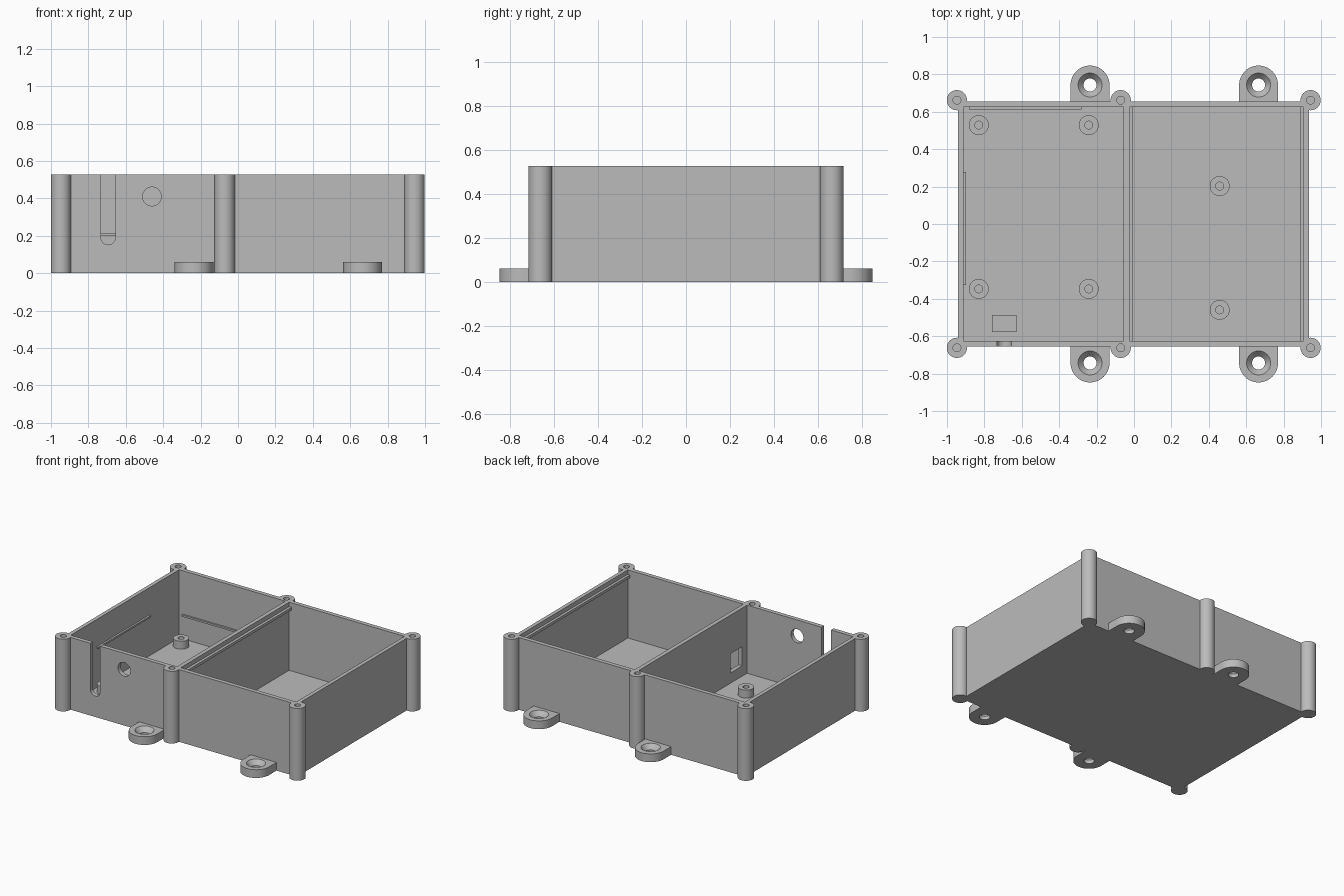
import bpy
import math

HEIGHT, FLOOR = 0.527, 0.03
OVER = 0.1  # overshoot for cutters

cube = bpy.data.objects.get("Cube")
if cube:
    bpy.data.objects.remove(cube, do_unlink=True)

grey = bpy.data.materials.new("grey_plastic")
grey.use_nodes = True
grey.diffuse_color = (0.5, 0.5, 0.5, 1)
grey.node_tree.nodes["Principled BSDF"].inputs["Base Color"].default_value = grey.diffuse_color


def finish(name):
    obj = bpy.context.object
    obj.name = name
    obj.data.materials.append(grey)
    bpy.ops.object.transform_apply(location=True, rotation=True, scale=True)
    return obj


def box(name, x0, x1, y0, y1, z0, z1):
    bpy.ops.mesh.primitive_cube_add(
        size=1, location=((x0 + x1) / 2, (y0 + y1) / 2, (z0 + z1) / 2))
    bpy.context.object.scale = (x1 - x0, y1 - y0, z1 - z0)
    return finish(name)


def cylinder(name, x, y, z0, z1, radius, top_radius=None):
    bpy.ops.mesh.primitive_cone_add(
        vertices=48, radius1=radius, radius2=radius if top_radius is None else top_radius,
        depth=z1 - z0, location=(x, y, (z0 + z1) / 2))
    return finish(name)


def rod_y(name, x, y, z, radius, length):
    bpy.ops.mesh.primitive_cylinder_add(
        vertices=48, radius=radius, depth=length, location=(x, y, z),
        rotation=(math.pi / 2, 0, 0))
    return finish(name)


def combine(target, tool, operation):
    mod = target.modifiers.new("combine", 'BOOLEAN')
    mod.operation = operation
    mod.solver = 'EXACT'
    mod.object = tool
    bpy.context.view_layer.objects.active = target
    bpy.ops.object.modifier_apply(modifier=mod.name)
    bpy.data.objects.remove(tool, do_unlink=True)


def add(target, tool):
    combine(target, tool, 'UNION')


def cut(target, tool):
    combine(target, tool, 'DIFFERENCE')


def smooth(obj):
    bpy.ops.object.select_all(action='DESELECT')
    obj.select_set(True)
    bpy.context.view_layer.objects.active = obj
    bpy.ops.object.shade_smooth_by_angle(angle=math.radians(30))


# Solid case with screw posts and mounting ears
case = box("case", -0.94, 0.935, -0.656, 0.656, 0, HEIGHT)
posts = [(x, side * 0.662) for x in (-0.947, -0.071, 0.944) for side in (-1, 1)]
ears = [(x, side) for x in (-0.235, 0.666) for side in (-1, 1)]
for x, y in posts:
    add(case, cylinder("post", x, y, 0, HEIGHT, 0.054))
for x, side in ears:
    ear = cylinder("ear", x, side * 0.743, 0, 0.06, 0.104)
    y0, y1 = sorted((side * 0.64, side * 0.743))
    add(ear, box("ear_base", x - 0.104, x + 0.104, y0, y1, 0, 0.06))
    add(case, ear)

# Two compartments, leaving a divider between them
for x0, x1 in ((-0.912, -0.055), (-0.025, 0.907)):
    cut(case, box("cavity", x0, x1, -0.625, 0.625, FLOOR, HEIGHT + OVER))

# Screw holes in posts, countersunk holes in ears
for x, y in posts:
    cut(case, cylinder("screw_hole", x, y, 0.25, HEIGHT + OVER, 0.021))
for x, side in ears:
    cut(case, cylinder("ear_hole", x, side * 0.743, -OVER, OVER, 0.035))
    cut(case, cylinder("countersink", x, side * 0.743, 0.025, 0.061, 0.034, 0.065))

# Cable slot and round hole in the front wall
cut(case, rod_y("slot_end", -0.694, -0.64, 0.191, 0.039, 0.1))
cut(case, box("slot", -0.733, -0.655, -0.69, -0.59, 0.191, HEIGHT + OVER))
cut(case, rod_y("round_hole", -0.46, -0.64, 0.41, 0.05, 0.1))

# Window through the divider
cut(case, box("window", -0.1, 0.03, -0.57, -0.432, 0.105, 0.245))
smooth(case)

# Lid rails along the right-hand compartment
box("divider_rail", -0.026, -0.005, -0.626, 0.626, 0.475, 0.495)
box("side_rail", 0.888, 0.908, -0.626, 0.626, 0.475, 0.495)

# Thin board ledges
box("back_ledge", -0.883, -0.28, 0.612, 0.626, 0.198, 0.211)
box("side_ledge", -0.913, -0.898, -0.326, 0.277, 0.316, 0.329)

# Cable block behind the slot
box("cable_block", -0.76, -0.627, -0.577, -0.486, FLOOR - 0.01, 0.09)

# Hollow board standoffs
spots = [(x, y) for x in (-0.83, -0.242) for y in (0.529, -0.347)]
spots += [(0.458, 0.203), (0.458, -0.459)]
for x, y in spots:
    standoff = cylinder("standoff", x, y, FLOOR - 0.01, 0.088, 0.053)
    cut(standoff, cylinder("standoff_hole", x, y, FLOOR, 0.2, 0.021))
    smooth(standoff)
